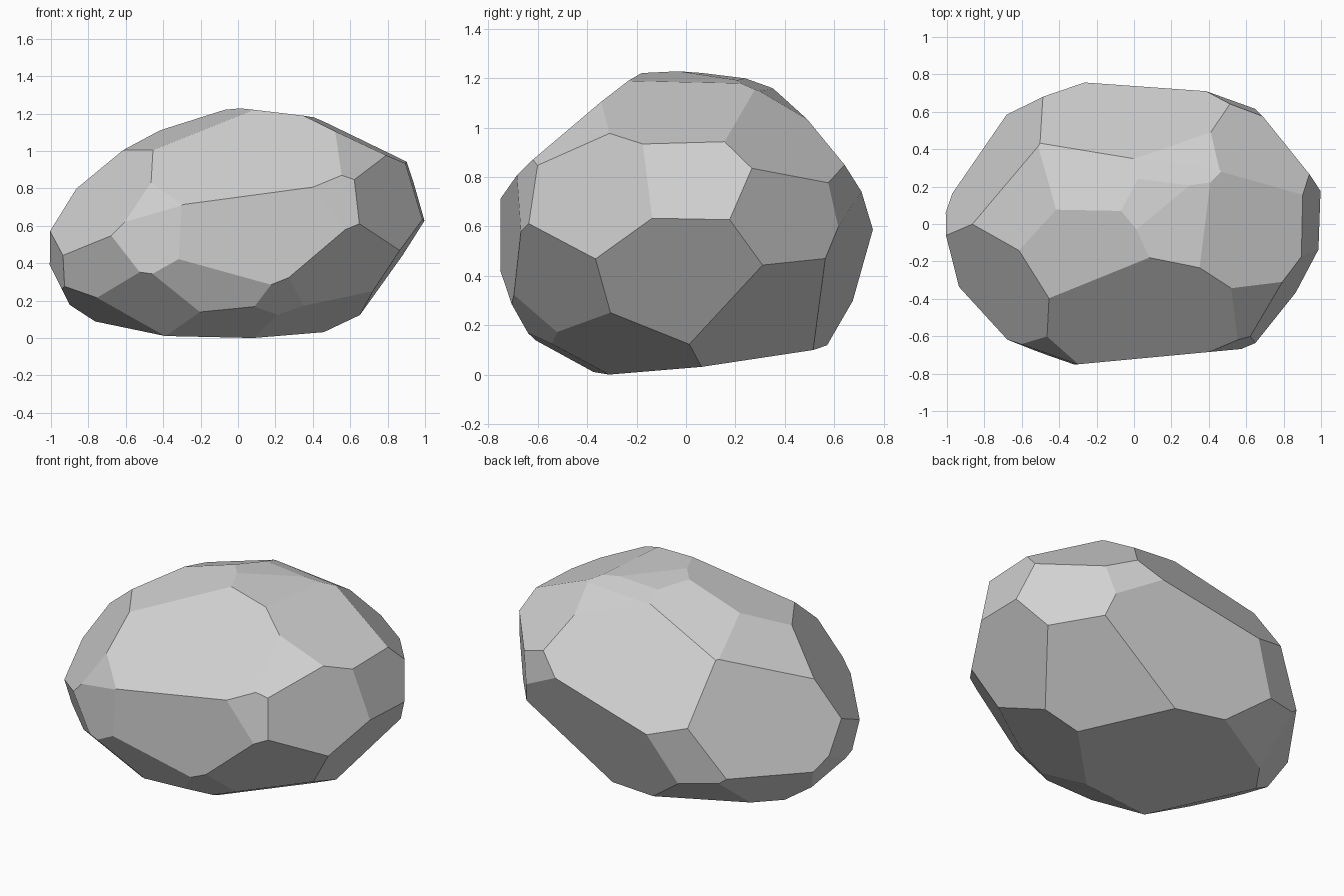
import bpy
import bmesh
from mathutils import Vector

default_cube = bpy.data.objects.get("Cube")
if default_cube:
    bpy.data.objects.remove(default_cube, do_unlink=True)

CENTRE_HEIGHT = .6

# Each facet is the outward direction of a flat chisel cut, measured from the
# middle of the stone; the cut lies at one over the length of that direction.
top_facets = [
    (.19, .01, 1.59), (.06, .17, 1.6), (-.51, -.31, 1.59),
    (-.47, .44, 1.51), (.1, .54, 1.45), (.13, .79, 1.29),
    (.62, -.05, 1.31), (-.88, .21, 1.21),
]
front_facets = [
    (-.07, -1.11, 1.3), (.53, -.73, .94), (.13, -1.385, 0),
    (.4, -1.16, .22), (-.53, -1.04, .555), (-.42, -1.16, .03),
    (-.06, -1.16, -.61), (-.73, -.79, -.325),
]
back_facets = [
    (-.14, 1.29, .98), (.48, 1.12, .14), (.22, 1.39, -.51),
    (-.43, 1.17, -.1), (.64, .69, .92), (.88, .7, -.05),
]
side_facets = [
    (1, -.03, .3), (1.03, -.05, -.69), (.92, -.63, .2),
    (-.98, -.61, .77), (-.98, -.19, -.12), (-.9, 0, -.45),
    (-1.05, .68, .47),
]
under_facets = [
    (-.07, .22, -1.79), (.54, -.43, -1.37), (.06, -.67, -1.31),
    (.43, -.93, -.85), (.67, -.9, -.69), (-.42, -.82, -.9),
    (-.605, -.27, -1.125), (-.73, .57, -.71), (-.41, .78, -1),
    (.7, .67, -1.12),
]


def chisel(bm, direction):
    """Slice off everything beyond one facet and cap the opening."""
    normal = Vector(direction)
    geometry = bm.verts[:] + bm.edges[:] + bm.faces[:]
    bmesh.ops.bisect_plane(
        bm, geom=geometry, dist=.0001, plane_co=normal / normal.length_squared,
        plane_no=normal, clear_outer=True)
    rim = [edge for edge in bm.edges if edge.is_boundary]
    if rim:
        bmesh.ops.edgeloop_fill(bm, edges=rim)


def make_material(name, value):
    material = bpy.data.materials.new(name)
    material.use_nodes = True
    colour = (value, value, value, 1)
    material.diffuse_color = colour
    for node in material.node_tree.nodes:
        if node.type == 'BSDF_PRINCIPLED':
            node.inputs["Base Color"].default_value = colour
    return material


# Rough block, cut down facet by facet
bm = bmesh.new()
bmesh.ops.create_cube(bm, size=3)
for group in (top_facets, front_facets, back_facets, side_facets, under_facets):
    for direction in group:
        chisel(bm, direction)
bmesh.ops.recalc_face_normals(bm, faces=bm.faces[:])
bmesh.ops.translate(bm, verts=bm.verts[:], vec=(0, 0, CENTRE_HEIGHT))

# Rest the stone on the ground
lowest = min(vert.co.z for vert in bm.verts)
bmesh.ops.translate(bm, verts=bm.verts[:], vec=(0, 0, -lowest))

# Finished boulder with flat faces
mesh = bpy.data.meshes.new("boulder")
bm.to_mesh(mesh)
bm.free()
mesh.materials.append(make_material("stone grey", .64))
boulder = bpy.data.objects.new("boulder", mesh)
bpy.context.collection.objects.link(boulder)
